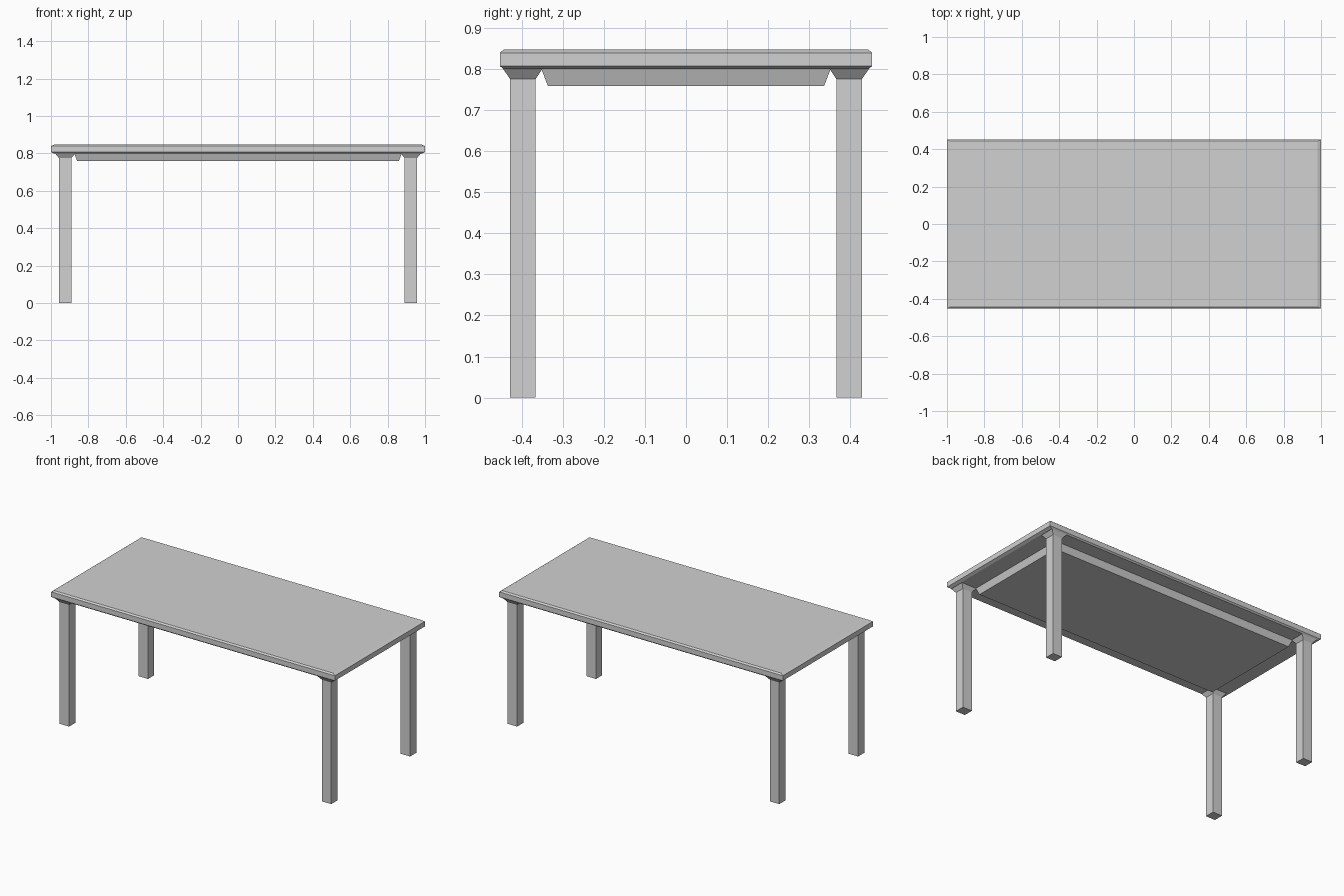
import bpy
import bmesh

cube = bpy.data.objects.get("Cube")
if cube:
    bpy.data.objects.remove(cube, do_unlink=True)

grey = bpy.data.materials.new("light_grey")
grey.use_nodes = True
grey.diffuse_color = (0.64, 0.64, 0.64, 1)
grey.node_tree.nodes["Principled BSDF"].inputs["Base Color"].default_value = grey.diffuse_color


def rect_loft(name, rings, center=(0, 0)):
    """Stack rectangles given as (half_x, half_y, z) into a closed solid."""
    bm = bmesh.new()
    cx, cy = center
    loops = [[bm.verts.new((cx + sx * hx, cy + sy * hy, z))
              for sx, sy in ((-1, -1), (1, -1), (1, 1), (-1, 1))]
             for hx, hy, z in rings]
    for low, high in zip(loops, loops[1:]):
        for i in range(4):
            j = (i + 1) % 4
            bm.faces.new((low[i], low[j], high[j], high[i]))
    bm.faces.new(loops[0][::-1])
    bm.faces.new(loops[-1])
    mesh = bpy.data.meshes.new(name)
    bm.to_mesh(mesh)
    bm.free()
    mesh.materials.append(grey)
    obj = bpy.data.objects.new(name, mesh)
    bpy.context.collection.objects.link(obj)
    return obj


# Table top with chamfered upper and lower edges
rect_loft("table_top", [(0.982, 0.444, 0.799), (1.0, 0.453, 0.807),
                        (1.0, 0.453, 0.839), (0.982, 0.443, 0.847)])

# Tapered slab below the top, between the legs
rect_loft("under_panel", [(0.86, 0.336, 0.758), (0.875, 0.352, 0.80)])

# Square legs that flare out where they meet the top
for side, sx in (("left", 1), ("right", -1)):
    for end, sy in (("front", -1), ("back", 1)):
        rect_loft(f"{end}_{side}_leg",
                  [(0.033, 0.031, 0), (0.033, 0.031, 0.775), (0.054, 0.048, 0.80)],
                  (sx * 0.924, sy * 0.397))
